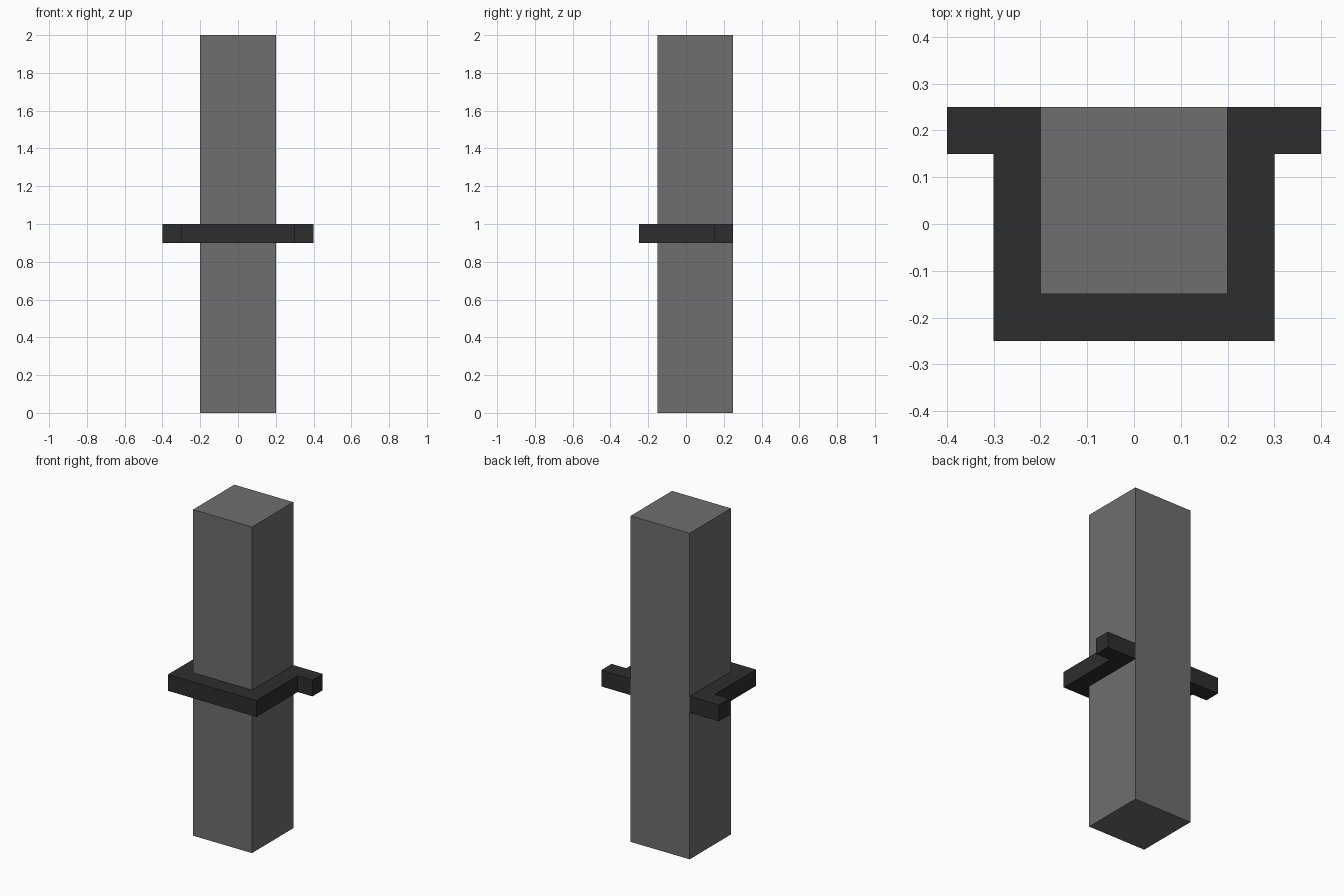
import bpy
import bmesh

cube = bpy.data.objects.get("Cube")
if cube:
    bpy.data.objects.remove(cube, do_unlink=True)


def material(name, value):
    mat = bpy.data.materials.new(name)
    mat.use_nodes = True
    colour = (value, value, value, 1)
    mat.diffuse_color = colour
    bsdf = next(n for n in mat.node_tree.nodes if n.type == 'BSDF_PRINCIPLED')
    bsdf.inputs["Base Color"].default_value = colour
    return mat


def prism(name, outline, z0, z1, mat):
    """Extrude a counter-clockwise outline from z0 up to z1."""
    bm = bmesh.new()
    base = bm.faces.new([bm.verts.new((x, y, z0)) for x, y in outline])
    top = bmesh.ops.extrude_face_region(bm, geom=[base], use_keep_orig=True)
    verts = [v for v in top["geom"] if isinstance(v, bmesh.types.BMVert)]
    bmesh.ops.translate(bm, vec=(0, 0, z1 - z0), verts=verts)
    bmesh.ops.recalc_face_normals(bm, faces=bm.faces)
    mesh = bpy.data.meshes.new(name)
    bm.to_mesh(mesh)
    bm.free()
    mesh.materials.append(mat)
    obj = bpy.data.objects.new(name, mesh)
    bpy.context.collection.objects.link(obj)
    return obj


post_grey = material("post grey", 0.156)
bracket_grey = material("bracket dark grey", 0.027)

# Square post, flush with the bracket at the back
prism("post", [(-0.2, -0.15), (0.2, -0.15), (0.2, 0.25), (-0.2, 0.25)],
      0, 2, post_grey)

# U-shaped bracket wrapping the front and sides, with a flange at each end
right_half = [(-0.2, -0.15), (-0.2, 0.25), (-0.4, 0.25),
              (-0.4, 0.15), (-0.3, 0.15), (-0.3, -0.25)]
left_half = [(-x, y) for x, y in reversed(right_half)]
prism("bracket", right_half + left_half, 0.9, 1.0, bracket_grey)
